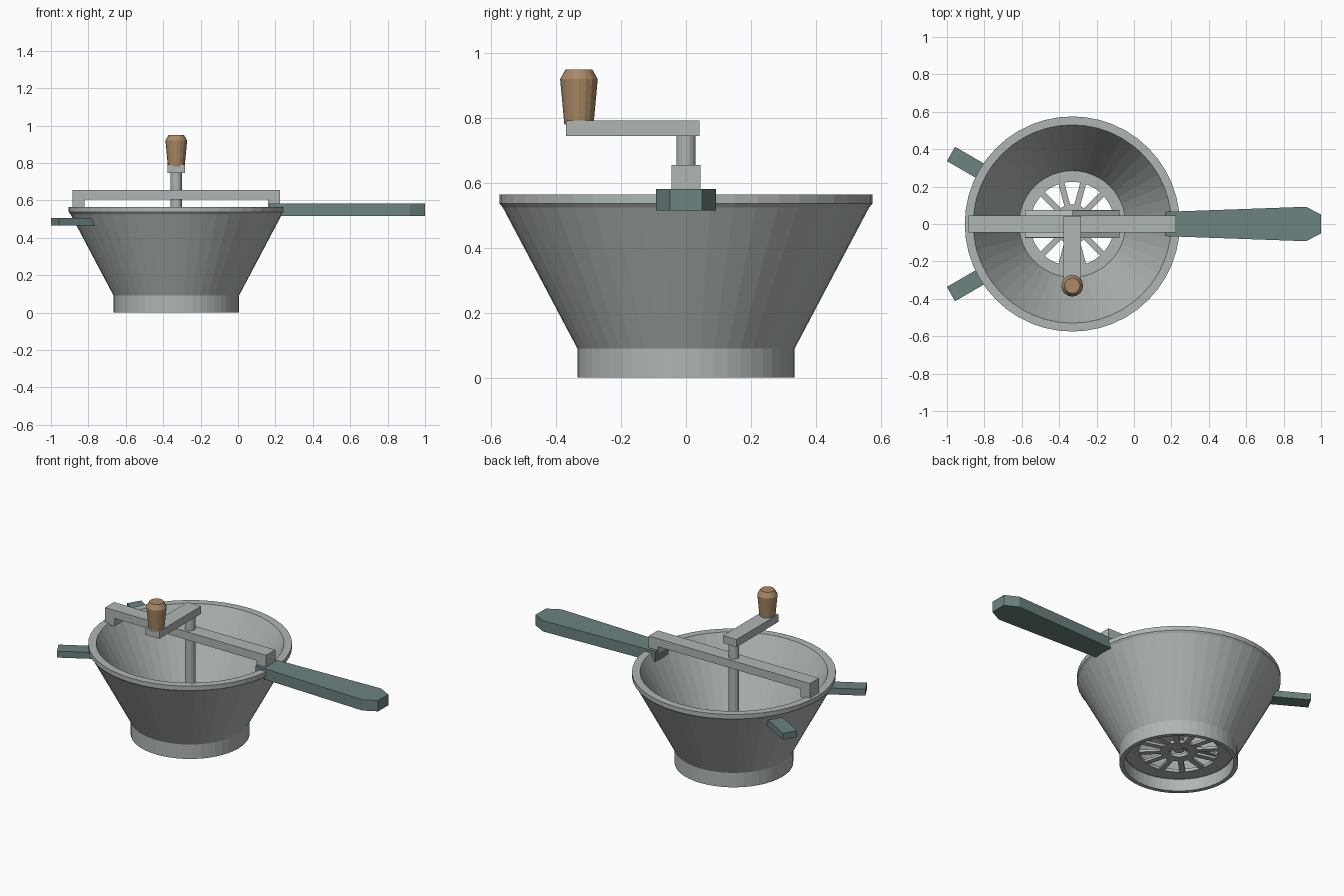
import bpy, bmesh, math
from mathutils import Matrix, Vector

cube = bpy.data.objects.get("Cube")
if cube:
    bpy.data.objects.remove(cube, do_unlink=True)

CX = -0.33  # bowl axis


def material(name, rgb):
    m = bpy.data.materials.new(name)
    m.use_nodes = True
    m.diffuse_color = (*rgb, 1)
    m.node_tree.nodes["Principled BSDF"].inputs["Base Color"].default_value = (*rgb, 1)
    return m


metal = material("grey metal", (0.43, 0.47, 0.45))
teal = material("teal plastic", (0.15, 0.23, 0.22))
wood = material("wood", (0.40, 0.25, 0.13))


def finish(name, bm, mat, smooth=False):
    bmesh.ops.recalc_face_normals(bm, faces=bm.faces)
    me = bpy.data.meshes.new(name)
    bm.to_mesh(me)
    bm.free()
    me.materials.append(mat)
    ob = bpy.data.objects.new(name, me)
    bpy.context.collection.objects.link(ob)
    if smooth:
        bpy.ops.object.select_all(action='DESELECT')
        ob.select_set(True)
        bpy.context.view_layer.objects.active = ob
        bpy.ops.object.shade_smooth_by_angle(angle=math.radians(20))
    return ob


def lathe(name, profile, mat, sides, y=0, closed=False, smooth=False):
    """Spin (radius, z) points; open profiles get flat end caps."""
    bm = bmesh.new()
    rings = []
    for r, z in profile:
        angles = [math.tau * i / sides for i in range(sides)]
        rings.append([bm.verts.new((CX + r * math.cos(a), y + r * math.sin(a), z)) for a in angles])
    pairs = list(zip(rings, rings[1:]))
    if closed:
        pairs.append((rings[-1], rings[0]))
    else:
        bm.faces.new(rings[0])
        bm.faces.new(rings[-1])
    for a, b in pairs:
        for i in range(sides):
            j = (i + 1) % sides
            bm.faces.new((a[i], a[j], b[j], b[i]))
    return finish(name, bm, mat, smooth)


def add_box(bm, lo, hi, matrix=Matrix()):
    lo, hi = Vector(lo), Vector(hi)
    size = Matrix.Diagonal((*(hi - lo), 1))
    bmesh.ops.create_cube(bm, size=1, matrix=matrix @ Matrix.Translation((lo + hi) / 2) @ size)


def box(name, lo, hi, mat, matrix=Matrix()):
    bm = bmesh.new()
    add_box(bm, lo, hi, matrix)
    return finish(name, bm, mat)


axis = Matrix.Translation((CX, 0, 0))

# Bowl: foot ring, flared wall, rolled rim and inner wall
lathe("bowl", [(0.335, 0), (0.335, 0.09), (0.565, 0.525), (0.575, 0.537), (0.575, 0.565),
               (0.53, 0.565), (0.285, 0.095), (0.31, 0.075), (0.31, 0)], metal, 48, closed=True)

# Strainer disc: outer ring, hub and spokes
lathe("strainer_ring", [(0.225, 0.075), (0.305, 0.075), (0.29, 0.094), (0.225, 0.094)],
      metal, 48, closed=True)
lathe("strainer_hub", [(0.055, 0.075), (0.105, 0.075), (0.105, 0.094), (0.055, 0.094)],
      metal, 24, closed=True)
bm = bmesh.new()
for i in range(12):
    turn = axis @ Matrix.Rotation(math.radians(15 + 30 * i), 4, 'Z')
    add_box(bm, (0.095, -0.016, 0.077), (0.24, 0.016, 0.092), turn)
finish("strainer_spokes", bm, metal)

# Pressing blades, pitched in opposite directions
for side, name in ((1, "left_blade"), (-1, "right_blade")):
    pitch = axis @ Matrix.Translation((0, 0, 0.135)) @ Matrix.Rotation(math.radians(20 * side), 4, 'X')
    lo, hi = sorted((0, side * 0.252))
    box(name, (lo, -0.078, -0.007), (hi, 0.078, 0.007), metal, pitch)

# Shaft, cross bar with its two feet, and crank
lathe("shaft", [(0.03, 0.085), (0.03, 0.75)], metal, 16, smooth=True)
box("cross_bar", (-0.885, -0.045, 0.605), (0.225, 0.045, 0.655), metal)
for name, x in (("right_bar_foot", -0.885), ("left_bar_foot", 0.16)):
    box(name, (x, -0.045, 0.555), (x + 0.065, 0.045, 0.61), metal)
box("crank_arm", (CX - 0.047, -0.37, 0.745), (CX + 0.047, 0.042, 0.792), metal)

# Crank knob
lathe("crank_knob", [(0.045, 0.78), (0.058, 0.92), (0.041, 0.95)], wood, 16, y=-0.33)

# Long handle: half outline mirrored, then extruded
half = [(0.165, 0.065), (0.92, 0.092), (1.0, 0.05)]
bm = bmesh.new()
outline = half + [(x, -y) for x, y in reversed(half)]
base = bm.faces.new([bm.verts.new((x, y, 0.515)) for x, y in outline])
top = bmesh.ops.extrude_face_region(bm, geom=[base])["geom"]
bmesh.ops.translate(bm, vec=(0, 0, 0.067), verts=[v for v in top if isinstance(v, bmesh.types.BMVert)])
finish("long_handle", bm, teal)

# Two short support lugs
for name, angle in (("back_lug", 150), ("front_lug", 210)):
    turn = axis @ Matrix.Rotation(math.radians(angle), 4, 'Z')
    box(name, (0.505, -0.044, 0.465), (0.749, 0.044, 0.505), teal, turn)
